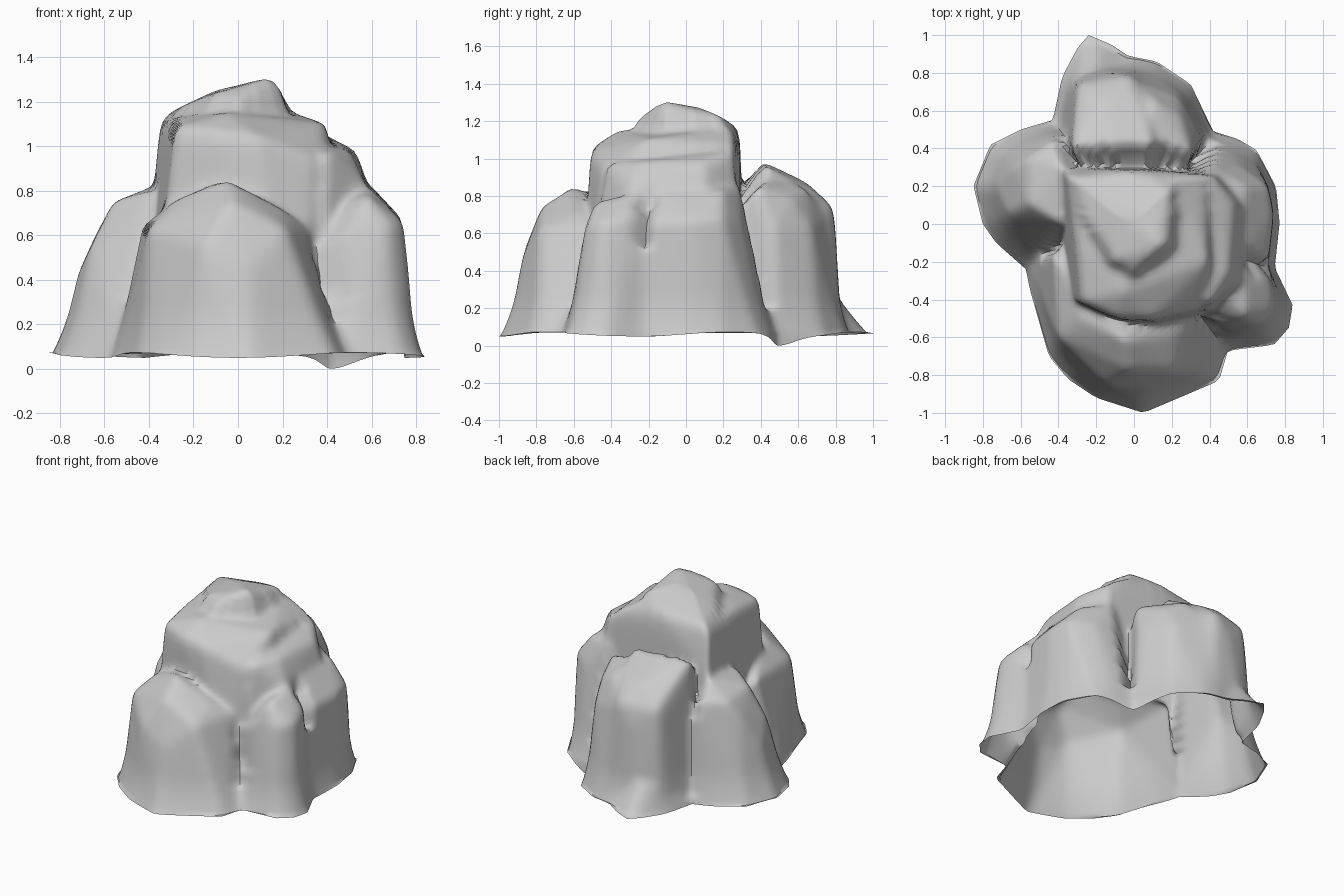
import bpy, bmesh, math
from mathutils import Vector
from mathutils.bvhtree import BVHTree

if "Cube" in bpy.data.objects:
    bpy.data.objects.remove(bpy.data.objects["Cube"])

RIM = 0.05
FLARE = 0.045
CENTRE = Vector((0, 0, RIM))


def lobe(foot, crown):
    """Faceted boulder: hull of a footprint, its crown points and the rock's centre."""
    bm = bmesh.new()
    bm.verts.new((0, 0, -0.1))
    for x, y in foot:
        for z in (RIM, -0.1):
            bm.verts.new((x / (1 + FLARE), y / (1 + FLARE), z))
    for p in crown:
        bm.verts.new(p)
    bmesh.ops.convex_hull(bm, input=bm.verts[:])
    tree = BVHTree.FromBMesh(bm)
    bm.free()
    return tree


# Boulder lobes that merge into one rock
tower = lobe(
    [(-.42, .3), (-.42, -.4), (.3, -.6), (.5, -.3), (.5, .3)],
    [(-.28, -.42, 1.08), (-.1, -.5, 1.06), (.08, -.51, 1.04), (.34, -.45, .94),
     (-.05, -.36, 1.15), (.2, .23, 1.17), (-.35, .25, 1.12), (-.29, -.1, 1.13),
     (0, .29, 1.15), (.38, .26, 1.06), (.4, -.2, 1.1), (.38, -.42, .9),
     (-.38, .3, .82)])
tower_cap = lobe(
    [(-.3, .25), (-.25, -.3), (.3, -.3), (.3, .2)],
    [(0, -.27, 1.2), (-.12, -.2, 1.23), (.15, -.14, 1.31), (.2, -.1, 1.26),
     (.2, .2, 1.22), (.05, .05, 1.28), (-.1, .05, 1.25), (-.33, .25, 1.14),
     (-.27, .03, 1.17), (0, .28, 1.17), (.22, .05, 1.19)])
back_ridge = lobe(
    [(-.42, .5), (-.36, .8), (-.2, .87), (.02, .87), (.2, .6)],
    [(-.33, .38, .99), (.12, .4, .97), (-.1, .44, .97), (-.15, .65, .87),
     (.04, .66, .84), (-.3, .74, .74), (-.01, .79, .74), (-.13, .8, .6),
     (-.15, .81, .35), (0, .8, .5)])
back_spur = lobe(
    [(-.43, .55), (-.38, .78), (-.3, .93), (-.24, 1), (-.12, .95), (-.03, .89)],
    [(-.2, .81, .28), (-.3, .7, .35)])
back_right = lobe(
    [(.42, .49), (.3, .74), (.12, .86), (-.03, .89)],
    [(.06, .42, .93), (.1, .65, .84), (.25, .57, .78), (.31, .36, .85),
     (.0, .76, .7), (.24, .67, .62), (.35, .47, .62)])
left = lobe(
    [(-.56, -.25), (-.63, -.17), (-.73, -.1), (-.8, 0), (-.85, .2),
     (-.76, .42), (-.6, .5), (-.43, .55)],
    [(-.56, .1, .75), (-.56, .35, .72), (-.4, .46, .72), (-.36, .3, .83),
     (-.38, .0, .8), (-.73, .2, .4), (-.66, .05, .55), (-.64, .3, .6)])
front = lobe(
    [(-.58, -.2), (-.55, -.35), (-.45, -.7), (-.35, -.82), (-.2, -.92),
     (-.05, -.96), (.05, -1), (.28, -.89), (.45, -.83), (.5, -.66)],
    [(-.43, -.15, .64), (-.4, -.6, .63), (-.28, -.5, .76), (-.05, -.6, .86),
     (.2, -.58, .72), (.22, -.78, .62), (-.15, -.85, .55), (-.03, -.77, .75),
     (.31, -.5, .64), (.05, -.88, .45)])
right = lobe(
    [(.42, .49), (.55, .45), (.65, .39), (.75, .2), (.77, 0), (.74, -.28)],
    [(.74, .05, .67), (.71, .2, .68), (.57, .3, .66), (.59, .2, .83),
     (.58, -.15, .83), (.4, .29, .87), (.71, -.22, .66)])
right_shoulder = lobe(
    [(.62, .25), (.65, -.35), (.4, -.6)],
    [(.53, .1, .98), (.5, -.25, .98), (.4, .27, 1.05), (.39, -.43, .98),
     (.58, .1, .84), (.57, -.3, .83)])
front_right = lobe(
    [(.74, -.22), (.84, -.43), (.82, -.55), (.74, -.64), (.5, -.67)],
    [(.75, -.44, .65), (.67, -.54, .65), (.55, -.48, .8), (.58, -.25, .83),
     (.71, -.24, .69), (.45, -.53, .6)])
lobes = [tower, tower_cap, back_ridge, back_spur, back_right, left, front,
         right, right_shoulder, front_right]


def reach(d):
    """Distance from the centre to the outermost lobe along d."""
    hits = [t.ray_cast(CENTRE + d * 3, -d) for t in lobes]
    return max((h[0] - CENTRE).length for h in hits if h[0])


# Open shell wrapped over the lobes
SIDES, ROWS = 160, 64
bm = bmesh.new()
rows = []
for j in range(ROWS):
    e = math.pi / 2 * j / ROWS
    row = []
    for i in range(SIDES):
        a = math.tau * i / SIDES
        d = Vector((math.cos(e) * math.cos(a), math.cos(e) * math.sin(a), math.sin(e)))
        row.append(bm.verts.new(CENTRE + d * reach(d)))
    rows.append(row)
top = bm.verts.new(CENTRE + Vector((0, 0, reach(Vector((0, 0, 1))))))
for j in range(ROWS - 1):
    for i in range(SIDES):
        k = (i + 1) % SIDES
        bm.faces.new((rows[j][i], rows[j][k], rows[j + 1][k], rows[j + 1][i]))
for i in range(SIDES):
    bm.faces.new((rows[-1][i], rows[-1][(i + 1) % SIDES], top))

# Weathered edges, keeping the rim crisp
inner = [v for v in bm.verts if not v.is_boundary]
for _ in range(3):
    bmesh.ops.smooth_vert(bm, verts=inner, factor=0.5,
                          use_axis_x=True, use_axis_y=True, use_axis_z=True)

# Skirt flaring out towards the ground
for v in bm.verts:
    t = max(0, 1 - (v.co.z - RIM) / 0.25)
    v.co.x *= 1 + FLARE * t * t
    v.co.y *= 1 + FLARE * t * t

# Uneven rim with one dip at the back right
for i, v in enumerate(rows[0]):
    a = math.tau * i / SIDES
    v.co.z += 0.012 * math.sin(5 * a) - 0.05 * math.exp(-((a - 0.86) / 0.18) ** 2)
low = min(v.co.z for v in rows[0])
for v in rows[0]:
    v.co.z -= low

bmesh.ops.recalc_face_normals(bm, faces=bm.faces[:])
mesh = bpy.data.meshes.new("rock")
bm.to_mesh(mesh)
bm.free()
rock = bpy.data.objects.new("rock", mesh)
bpy.context.collection.objects.link(rock)
bpy.context.view_layer.objects.active = rock
rock.select_set(True)
bpy.ops.object.shade_smooth_by_angle(angle=math.radians(50))
